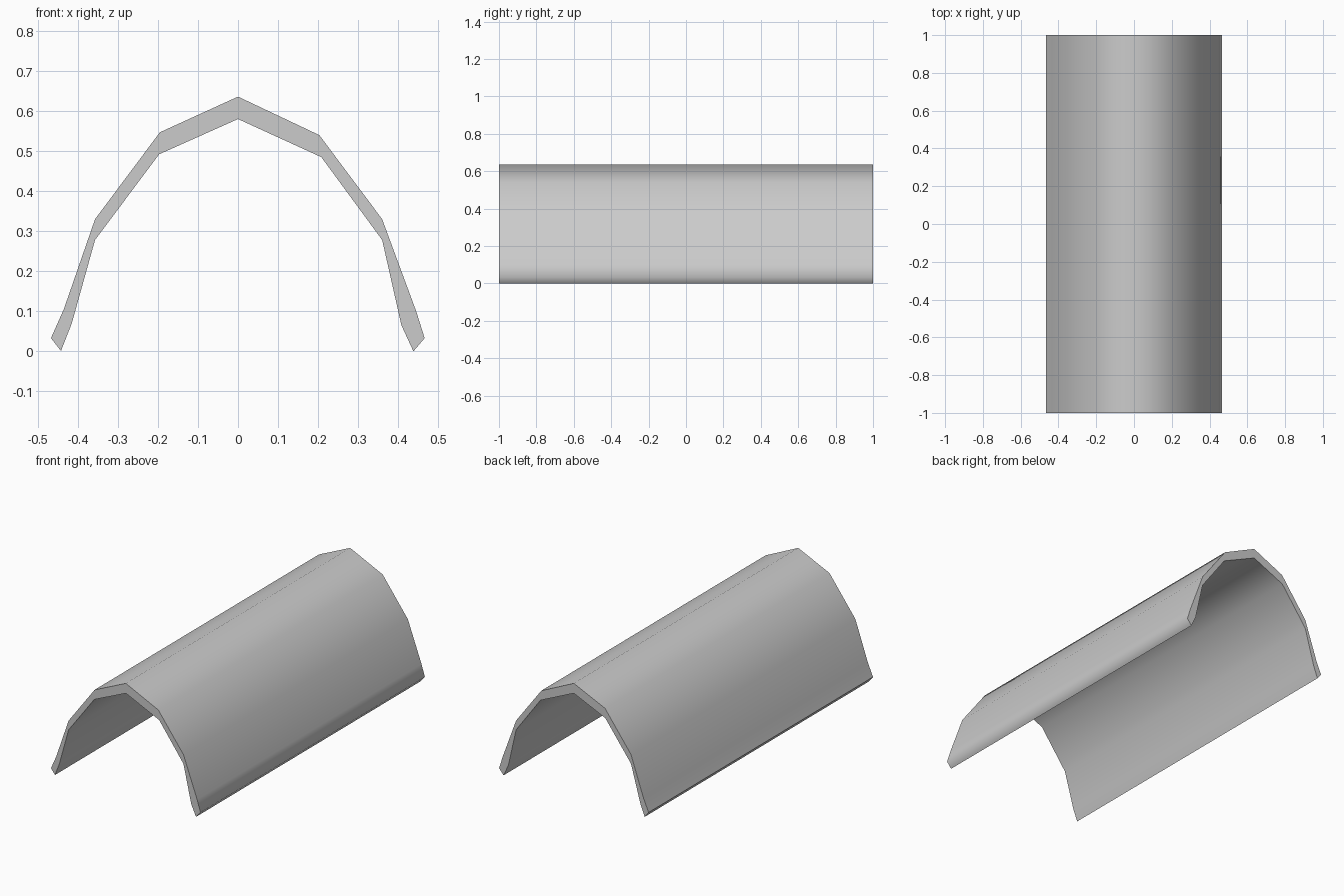
import bpy
import bmesh
import math

cube = bpy.data.objects.get("Cube")
if cube:
    bpy.data.objects.remove(cube, do_unlink=True)

# Plain grey material
grey = bpy.data.materials.new("plain_grey")
grey.use_nodes = True
colour = (0.6, 0.6, 0.6, 1)
grey.diffuse_color = colour
grey.node_tree.nodes["Principled BSDF"].inputs["Base Color"].default_value = colour

# Arch cross-section (x, z), from the left foot to the right foot
outer = [(-0.467, 0.033), (-0.435, 0.105), (-0.357, 0.33), (-0.195, 0.547), (0, 0.636),
         (0.203, 0.54), (0.36, 0.33), (0.445, 0.1), (0.466, 0.033)]
inner = [(-0.442, 0.001), (-0.415, 0.07), (-0.357, 0.278), (-0.197, 0.492), (0, 0.58),
         (0.208, 0.485), (0.36, 0.278), (0.408, 0.065), (0.438, 0)]

# Arched shell: both skins run the full length, closed by end strips and feet
bm = bmesh.new()


def row(points, y):
    return [bm.verts.new((x, y, z)) for x, z in points]


of, ob = row(outer, -1), row(outer, 1)
nf, nb = row(inner, -1), row(inner, 1)
for a, b in ((of, ob), (ob, nb), (nb, nf), (nf, of)):
    for i in range(len(outer) - 1):
        bm.faces.new((a[i], a[i + 1], b[i + 1], b[i]))
for i in (0, -1):
    bm.faces.new((of[i], ob[i], nb[i], nf[i]))
bmesh.ops.recalc_face_normals(bm, faces=bm.faces)

mesh = bpy.data.meshes.new("arched_shell")
bm.to_mesh(mesh)
bm.free()
mesh.materials.append(grey)
shell = bpy.data.objects.new("arched_shell", mesh)
bpy.context.collection.objects.link(shell)

# Smooth curve with crisp rims
bpy.context.view_layer.objects.active = shell
shell.select_set(True)
bpy.ops.object.shade_smooth_by_angle(angle=math.radians(60))
